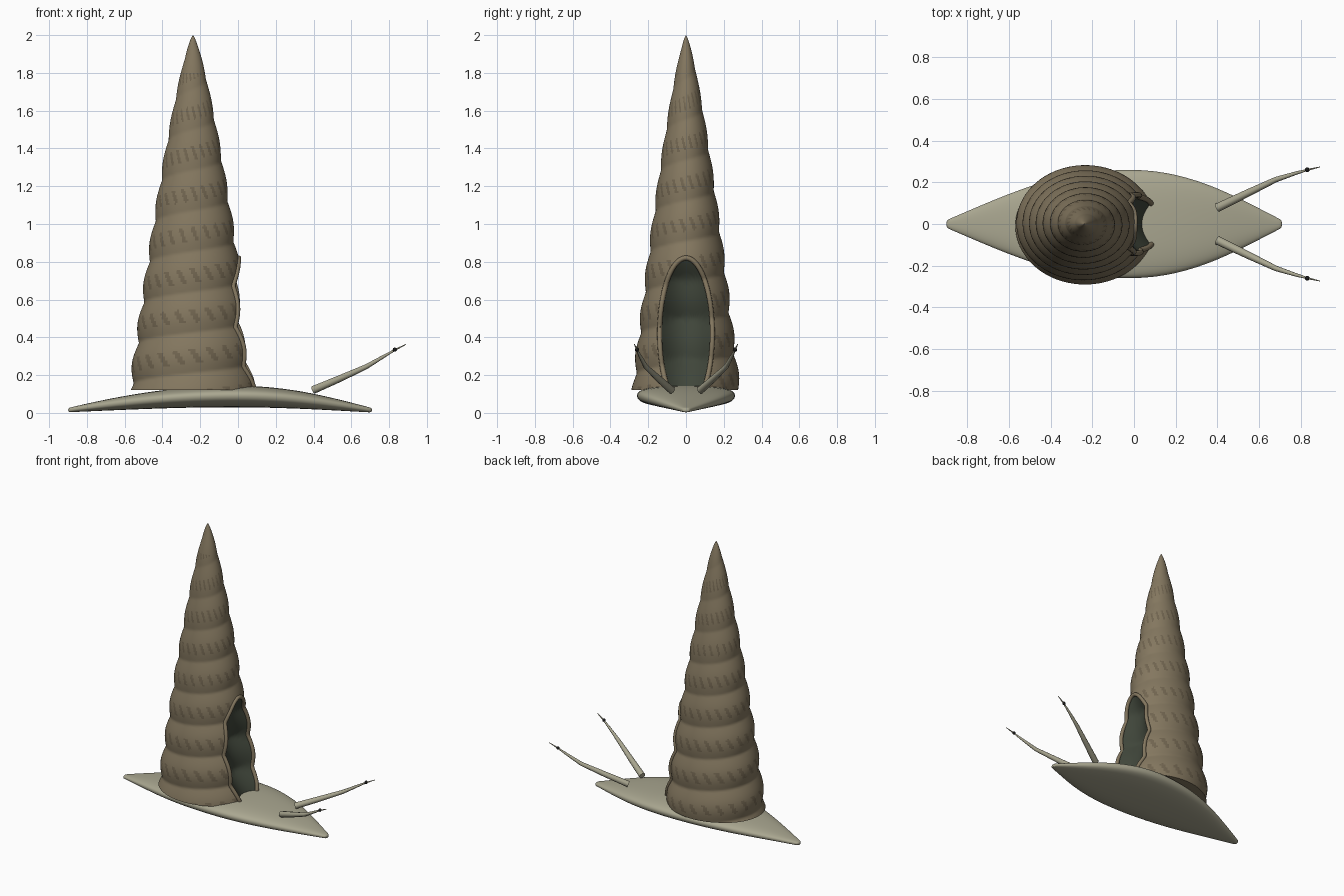
import bpy, bmesh
from math import sin, cos, pi, sqrt, asin, copysign

if "Cube" in bpy.data.objects:
    bpy.data.objects.remove(bpy.data.objects["Cube"])


def material(name, rgb):
    m = bpy.data.materials.new(name)
    m.diffuse_color = (*rgb, 1)
    m.use_nodes = True
    m.node_tree.nodes["Principled BSDF"].inputs["Base Color"].default_value = m.diffuse_color
    return m


SHELL = material("shell_brown", (0.23, 0.185, 0.115))
STREAK = material("shell_streak", (0.165, 0.13, 0.08))
SKIN = material("skin", (0.40, 0.385, 0.28))
INNER = material("inner_green", (0.05, 0.06, 0.042))
BLACK = material("black", (0.01, 0.01, 0.01))


def make(name, rings, mats, closed=True, caps=True):
    """Skin a list of equal-length rings into a smooth object."""
    bm = bmesh.new()
    vs = [[bm.verts.new(p) for p in r] for r in rings]
    n = len(vs[0])
    for a, b in zip(vs, vs[1:]):
        for i in range(n if closed else n - 1):
            j = (i + 1) % n
            bm.faces.new((a[i], a[j], b[j], b[i]))
    if caps:
        bm.faces.new(vs[0][::-1])
        bm.faces.new(vs[-1])
    bmesh.ops.recalc_face_normals(bm, faces=bm.faces[:])
    me = bpy.data.meshes.new(name)
    bm.to_mesh(me)
    bm.free()
    for m in mats:
        me.materials.append(m)
    ob = bpy.data.objects.new(name, me)
    bpy.context.collection.objects.link(ob)
    bpy.context.view_layer.objects.active = ob
    ob.select_set(True)
    bpy.ops.object.shade_smooth_by_angle(angle=0.8)
    ob.select_set(False)
    return ob


# Spiral shell surface: tapering oval cone with helical whorls
AX, Z0, RATIO, PITCH = -0.238, 0.12, 1.18, 0.215


def phase(t, z):
    return (z / PITCH - t / (2 * pi) - 0.22) % 1


def radius(t, z):
    u = min(1, (z - Z0) / (2 - Z0))
    bulge = 1 + 0.075 * (abs(sin(pi * phase(t, z))) - 0.64)
    return 0.283 * (1 - u) ** 0.74 * bulge


def shell_point(t, z):
    r = radius(t, z)
    return (AX + RATIO * r * cos(t), r * sin(t), z)


def shell_x(y, z):
    t = 0
    for _ in range(6):
        t = asin(max(-1, min(1, y / radius(t, z))))
    return shell_point(t, z)[0]


# Aperture ellipse on the +x side
AY, AZ, AC = 0.137, 0.40, 0.42
N, M = 144, 180
shell = make("shell", [[shell_point(2 * pi * i / N, Z0 + (1.998 - Z0) * k / M) for i in range(N)]
                       for k in range(M + 1)], [SHELL, STREAK])
bm = bmesh.new()
bm.from_mesh(shell.data)
hole = []
for f in bm.faces:
    if len(f.verts) > 4:
        continue
    c = f.calc_center_median()
    k, i = divmod(f.index, N)
    t = 2 * pi * (i + 0.5) / N
    if c.x > AX and (c.y / AY) ** 2 + ((c.z - AC) / AZ) ** 2 < 1:
        hole.append(f)
    elif 0.25 < phase(t, c.z) < 0.6 and sin(22 * t + 9 * phase(t, c.z)) > 0.45 and c.z < 1.8:
        f.material_index = 1
bmesh.ops.delete(bm, geom=hole, context='FACES')
bm.to_mesh(shell.data)
bm.free()

# Concave dark lining of the aperture
rings = []
for k in range(1, 17):
    rho, ring = k / 16, []
    for i in range(64):
        t = 2 * pi * i / 64
        z = max(0.121, AC + rho * AZ * sin(t))
        s = (z - AC) / AZ
        y = rho * AY * cos(t)
        edge = AY * sqrt(max(0, 1 - s * s))
        deep = max(0, 1 - s * s - (y / AY) ** 2)
        ring.append((shell_x(edge, z) - 0.08 * deep, y, z))
    rings.append(ring)
lining = make("aperture_lining", rings, [INNER], caps=False)
bm = bmesh.new()
bm.from_mesh(lining.data)
bmesh.ops.holes_fill(bm, edges=[e for e in bm.edges if e.is_boundary and
                                all(abs(v.co.z - AC) < 0.03 and abs(v.co.y) < 0.02 for v in e.verts)])
bm.to_mesh(lining.data)
bm.free()


def tube(name, pts, mat, res=3, radii=None, thick=1.0, smooth=False):
    cu = bpy.data.curves.new(name, 'CURVE')
    cu.dimensions = '3D'
    cu.bevel_depth, cu.bevel_resolution, cu.use_fill_caps = thick, res, True
    sp = cu.splines.new('POLY')
    sp.points.add(len(pts) - 1)
    for i, p in enumerate(pts):
        sp.points[i].co = (*p, 1)
        sp.points[i].radius = radii[i] if radii else 1
    sp.use_smooth = True
    cu.materials.append(mat)
    ob = bpy.data.objects.new(name, cu)
    bpy.context.collection.objects.link(ob)
    return ob


# Raised lip around the opening
lip = []
for i in range(101):
    t = -0.82 + (pi + 1.64) * i / 100
    y, z = AY * cos(t), AC + AZ * sin(t)
    lip.append((shell_x(y, z), y * 1.02, z))
tube("aperture_lip", lip, SHELL, thick=0.013)

# Foot: arched lens, stations of x, half width, bottom z, top z
STATIONS = [(-0.90, 0.018, 0.003, 0.026), (-0.88, 0.026, 0.004, 0.031), (-0.7, 0.105, 0.012, 0.072),
            (-0.5, 0.185, 0.020, 0.108), (-0.3, 0.242, 0.027, 0.133), (-0.05, 0.268, 0.030, 0.147),
            (0.15, 0.254, 0.028, 0.141), (0.35, 0.197, 0.021, 0.114), (0.53, 0.112, 0.012, 0.073),
            (0.69, 0.028, 0.003, 0.031), (0.71, 0.018, 0.002, 0.026)]
rings = []
for x, w, zb, zt in STATIONS:
    ring = []
    for i in range(24):
        t = 2 * pi * i / 24
        c, s = cos(t), sin(t)
        y = w * copysign(abs(c) ** 0.8, c)
        rim = zb + 0.55 * (zt - zb)
        z = rim + (zt - rim if s > 0 else rim - zb) * copysign(abs(s) ** 0.8, s)
        ring.append((x, y, z))
    rings.append(ring)
foot = make("foot", rings, [SKIN])
foot.modifiers.new("smooth", 'SUBSURF').levels = 2
foot.modifiers["smooth"].render_levels = 2

# Mirrored pair of tentacles with eyes
PATH = [(0.40, 0.078, 0.122), (0.54, 0.146, 0.182), (0.68, 0.213, 0.245), (0.78, 0.245, 0.304),
        (0.83, 0.259, 0.333), (0.89, 0.273, 0.363)]
for side, label in ((1, "left"), (-1, "right")):
    tube(label + "_tentacle", [(x, side * y, z) for x, y, z in PATH], SKIN,
         radii=[0.021, 0.018, 0.013, 0.008, 0.005, 0.002])
    bpy.ops.mesh.primitive_uv_sphere_add(segments=16, ring_count=10, radius=0.011,
                                         location=(0.83, side * 0.26, 0.335))
    eye = bpy.context.object
    eye.name = label + "_eye"
    eye.data.materials.append(BLACK)
    bpy.ops.object.shade_smooth()
